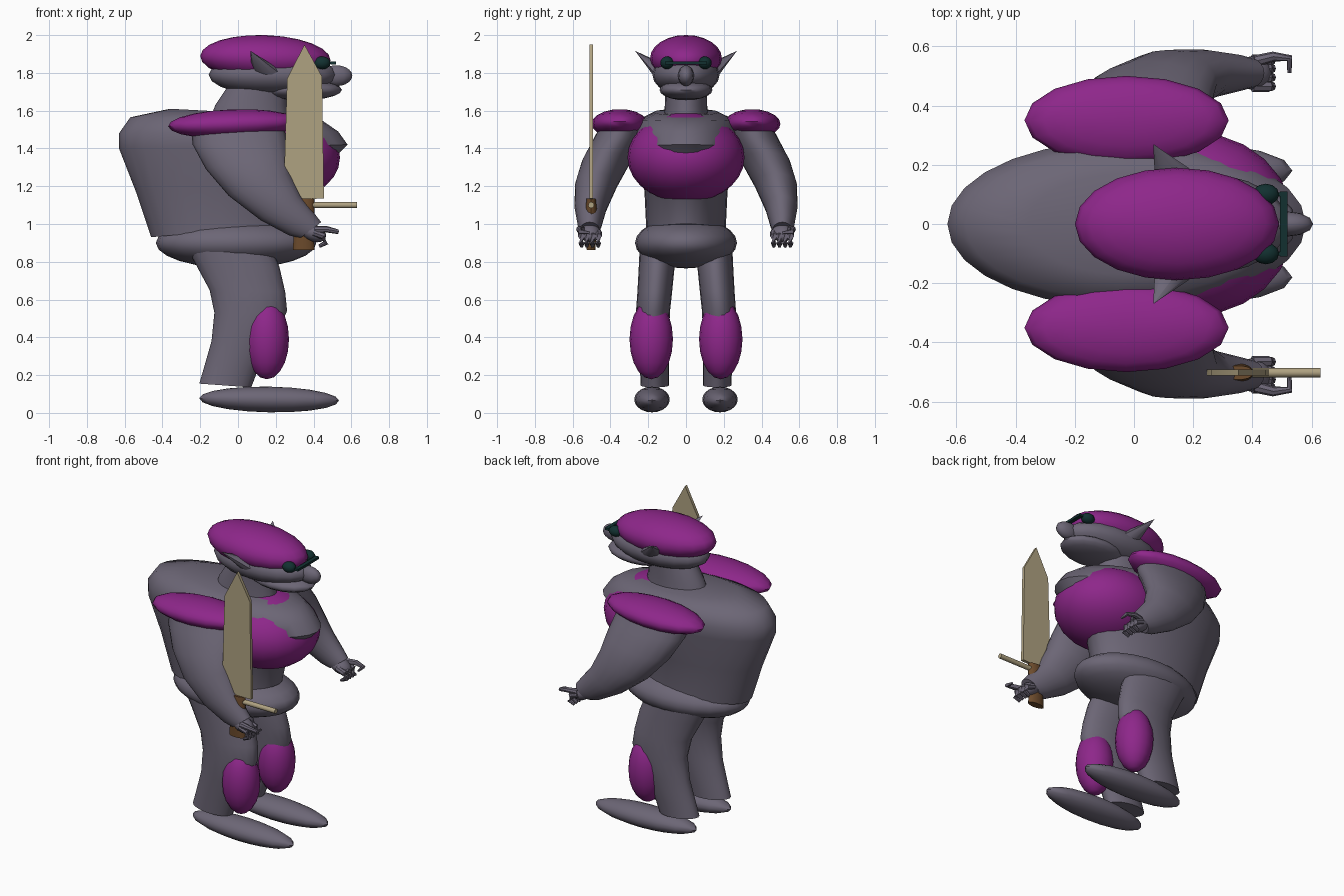
import bpy, bmesh, math
from mathutils import Vector, Matrix

if "Cube" in bpy.data.objects:
    bpy.data.objects.remove(bpy.data.objects["Cube"])


def material(name, rgb):
    m = bpy.data.materials.new(name)
    m.diffuse_color = (*rgb, 1)
    m.use_nodes = True
    m.node_tree.nodes["Principled BSDF"].inputs["Base Color"].default_value = m.diffuse_color
    return m


GREY = material("grey_skin", (0.15, 0.133, 0.18))
PURPLE = material("purple_armour", (0.27, 0.02, 0.255))
TAN = material("tan_metal", (0.43, 0.36, 0.22))
BROWN = material("brown_grip", (0.15, 0.07, 0.025))
DARK = material("dark_lens", (0.006, 0.03, 0.03))


def finish(name, bm, mat, angle=40):
    bmesh.ops.recalc_face_normals(bm, faces=bm.faces)
    me = bpy.data.meshes.new(name)
    bm.to_mesh(me)
    bm.free()
    me.materials.append(mat)
    me.shade_smooth()
    me.set_sharp_from_angle(angle=math.radians(angle))
    ob = bpy.data.objects.new(name, me)
    bpy.context.collection.objects.link(ob)
    return ob


def ellipsoid(name, centre, radii, mat, tilt=0, seg=16, rings=10):
    bm = bmesh.new()
    bmesh.ops.create_uvsphere(bm, u_segments=seg, v_segments=rings, radius=1)
    bm.transform(Matrix.Translation(centre) @ Matrix.Rotation(math.radians(tilt), 4, 'Y')
                 @ Matrix.Diagonal((*radii, 1)))
    return finish(name, bm, mat, 60)


def skin_rings(name, rings, mat, angle=40):
    """Join equal-length loops of points and cap both ends."""
    bm = bmesh.new()
    loops = [[bm.verts.new(p) for p in r] for r in rings]
    n = len(loops[0])
    for a, b in zip(loops, loops[1:]):
        for i in range(n):
            j = (i + 1) % n
            bm.faces.new((a[i], a[j], b[j], b[i]))
    bm.faces.new(loops[0])
    bm.faces.new(loops[-1])
    return finish(name, bm, mat, angle)


def loft(name, rows, mat, side=1, seg=20, angle=40):
    """Rows: rear x, rear z, front x, front z, centre y, half width in y."""
    rings = []
    for xb, zb, xf, zf, yc, hy in rows:
        c = Vector(((xb + xf) / 2, yc * side, (zb + zf) / 2))
        u = Vector(((xf - xb) / 2, 0, (zf - zb) / 2))
        v = Vector((0, hy, 0))
        rings.append([c + u * math.cos(t) + v * math.sin(t)
                      for t in (2 * math.pi * i / seg for i in range(seg))])
    return skin_rings(name, rings, mat, angle)


def tube(name, pts, radii, mat, seg=8):
    pts = [Vector(p) for p in pts]
    rings = []
    for i, (p, r) in enumerate(zip(pts, radii)):
        d = pts[min(i + 1, len(pts) - 1)] - pts[max(i - 1, 0)]
        q = d.to_track_quat('Z', 'Y')
        rings.append([p + q @ Vector((r * math.cos(t), r * math.sin(t), 0))
                      for t in (2 * math.pi * k / seg for k in range(seg))])
    return skin_rings(name, rings, mat)


def box(name, centre, size, mat):
    bm = bmesh.new()
    bmesh.ops.create_cube(bm, size=1)
    bm.transform(Matrix.Translation(centre) @ Matrix.Diagonal((*size, 1)))
    return finish(name, bm, mat)


# Hunched torso, pelvis and chest plate
loft("torso", [(-.46, .93, .30, 1.00, 0, .21), (-.54, 1.17, .34, 1.18, 0, .22),
               (-.63, 1.40, .58, 1.42, 0, .28), (-.63, 1.48, .53, 1.49, 0, .28),
               (-.57, 1.565, .45, 1.545, 0, .25), (-.36, 1.61, .30, 1.575, 0, .17)],
     GREY, seg=28, angle=50)
ellipsoid("pelvis", (-.01, 0, .90), (.425, .27, .135), GREY, seg=24, rings=12)
ellipsoid("chest_plate", (.20, 0, 1.352), (.34, .31, .238), PURPLE, seg=24, rings=14)

# Neck and head
loft("neck", [(-.15, 1.55, .28, 1.53, 0, .12), (-.12, 1.63, .26, 1.63, 0, .112),
              (-.06, 1.72, .26, 1.74, 0, .11)], GREY)
ellipsoid("head", (.185, 0, 1.79), (.34, .178, .11), GREY, seg=20)
ellipsoid("skull_cap", (.145, 0, 1.878), (.345, .19, .122), PURPLE, tilt=2, seg=20, rings=12)
ellipsoid("jaw", (.33, 0, 1.71), (.22, .14, .055), GREY)
ellipsoid("nose", (.52, 0, 1.785), (.085, .042, .055), GREY, seg=12)

# Spectacles
box("spectacle_bridge", (.505, 0, 1.853), (.025, .22, .015), DARK)

for s, label in ((-1, "right_"), (1, "left_")):
    ellipsoid(label + "lens", (.445, s * .1, 1.853), (.045, .036, .034), DARK, seg=12)
    box(label + "lens_link", (.475, s * .1, 1.853), (.08, .012, .012), DARK)

    # Pointed ear
    tip = Vector((.065, s * .27, 1.917))
    ring = [(.145 + .075 * math.cos(t), s * .165, 1.822 + .04 * math.sin(t) - .025 * math.cos(t))
            for t in (math.pi * k / 4 for k in range(8))]
    skin_rings(label + "ear", [ring, [tip + (Vector(p) - tip) * .01 for p in ring]], GREY, 50)

    # Arm and shoulder pad
    loft(label + "arm", [(-.25, 1.52, .24, 1.53, .33, .12), (-.24, 1.42, .255, 1.46, .365, .13),
                         (-.17, 1.29, .265, 1.38, .42, .13), (-.05, 1.15, .28, 1.27, .475, .113),
                         (.12, 1.02, .33, 1.15, .505, .085), (.27, .94, .405, 1.055, .51, .064),
                         (.33, .925, .44, 1.01, .51, .052)], GREY, s)
    ellipsoid(label + "shoulder_pad", (-.025, s * .35, 1.53), (.345, .15, .077), PURPLE, tilt=-2)

    # Hand, curled fingers and thumb
    ellipsoid(label + "palm", (.395, s * .51, .955), (.075, .056, .045), GREY, tilt=25, seg=12)
    for k, y in enumerate((.465, .495, .525, .553)):
        tube(label + "finger_%d" % (k + 1),
             [(.40, s * y, .955), (.455, s * y, .935), (.465, s * y, .90), (.43, s * y, .882)],
             (.02, .019, .016, .009), GREY)
    tube(label + "thumb", [(.41, s * .55, .97), (.47, s * .565, .972), (.525, s * .56, .96),
                           (.525, s * .51, .953)], (.02, .017, .013, .007), GREY)

    # Leg, knee guard and foot
    loft(label + "leg", [(-.28, .89, .18, .87, .15, .095), (-.22, .78, .22, .77, .155, .095),
                         (-.15, .65, .25, .64, .165, .092), (-.125, .53, .26, .54, .175, .09),
                         (-.14, .38, .19, .38, .172, .082), (-.18, .24, .11, .24, .167, .077),
                         (-.205, .155, .07, .135, .165, .075)], GREY, s)
    ellipsoid(label + "knee_guard", (.153, s * .184, .39), (.117, .115, .212), PURPLE)
    ellipsoid(label + "foot", (.165, s * .18, .071), (.37, .094, .068), GREY, tilt=1)

# Sword: blade with a bevelled tip, cross guard and grip
outline = [(.31, 1.13), (.455, 1.135), (.445, 1.78), (.352, 1.95), (.26, 1.77), (.243, 1.21)]
skin_rings("sword_blade", [[(x, y, z) for x, z in outline] for y in (-.512, -.492)], TAN, 30)
tube("sword_guard", [(.35, -.502, 1.10), (.63, -.502, 1.10)], (.016, .016), TAN, 10)
loft("sword_grip", [(.29, .862, .405, .862, -.502, .024), (.298, .98, .40, .98, -.502, .027),
                    (.30, 1.08, .405, 1.08, -.502, .031), (.30, 1.135, .405, 1.135, -.502, .024)],
     BROWN, seg=14)
